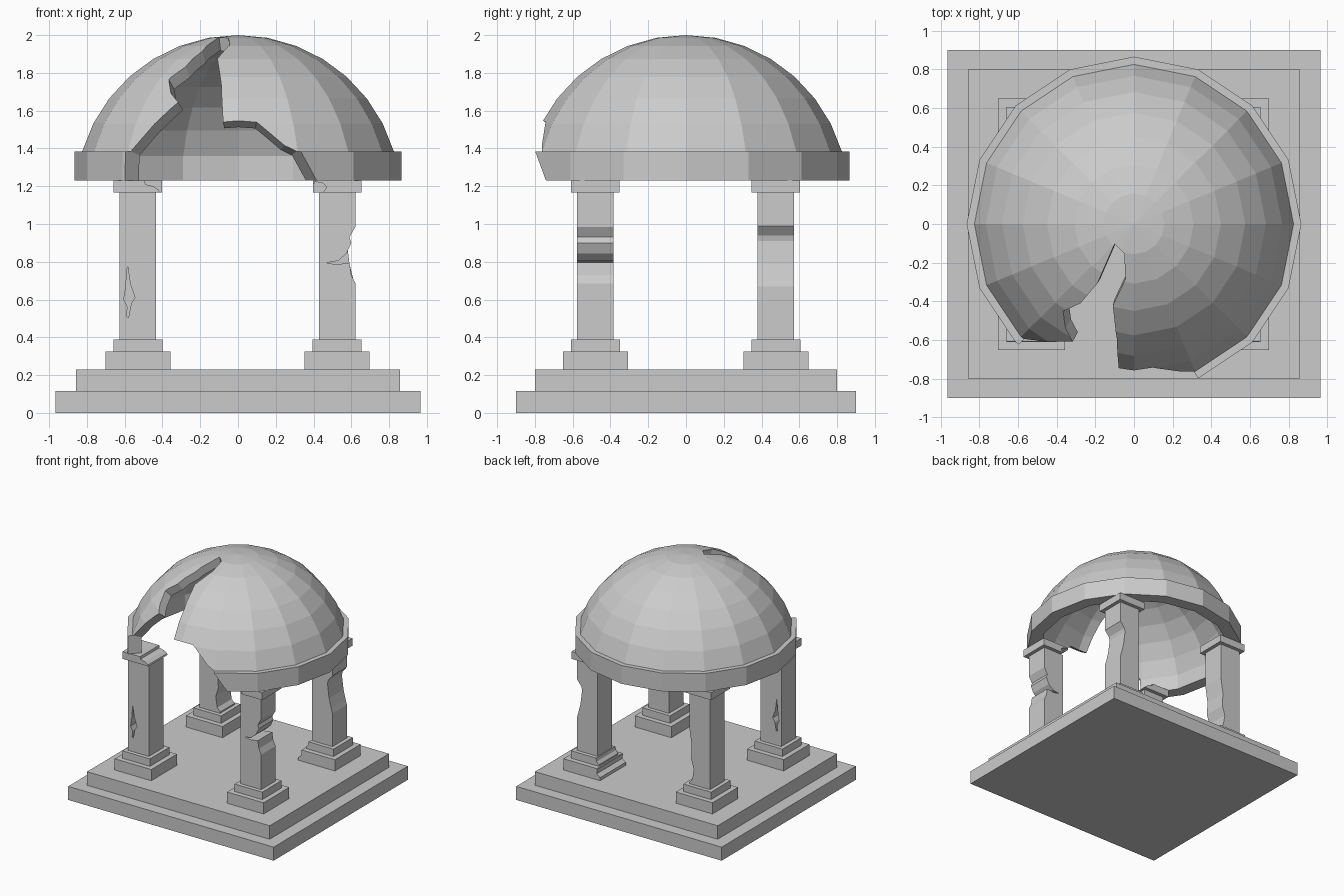
import bpy, bmesh
from math import sin, cos, pi, sqrt, acos
from mathutils import Vector

if "Cube" in bpy.data.objects:
    bpy.data.objects.remove(bpy.data.objects["Cube"])


def finish(bm, name):
    bmesh.ops.remove_doubles(bm, verts=bm.verts, dist=1e-5)
    bmesh.ops.recalc_face_normals(bm, faces=bm.faces)
    me = bpy.data.meshes.new(name)
    bm.to_mesh(me)
    bm.free()
    ob = bpy.data.objects.new(name, me)
    bpy.context.collection.objects.link(ob)
    return ob


def box(name, x, y, z0, z1, hx, hy):
    bm = bmesh.new()
    bmesh.ops.create_cube(bm, size=1)
    for v in bm.verts:
        v.co = (x + v.co.x * 2 * hx, y + v.co.y * 2 * hy, z0 + (v.co.z + .5) * (z1 - z0))
    return finish(bm, name)


def prism(pts, y0, y1):
    """x-z outline extruded along y"""
    bm = bmesh.new()
    a = [bm.verts.new((x, y0, z)) for x, z in pts]
    b = [bm.verts.new((x, y1, z)) for x, z in pts]
    bm.faces.new(a)
    bm.faces.new(b[::-1])
    for i in range(len(a)):
        j = (i + 1) % len(a)
        bm.faces.new((a[i], b[i], b[j], a[j]))
    return finish(bm, "cutter")


def cut(ob, cutter):
    cutter.hide_render = True
    m = ob.modifiers.new("cut", 'BOOLEAN')
    m.operation, m.solver, m.object = 'DIFFERENCE', 'EXACT', cutter
    bpy.context.view_layer.objects.active = ob
    bpy.ops.object.modifier_apply(modifier=m.name)
    bpy.data.objects.remove(cutter)


# stepped platform
box("lower_step", 0, 0, 0, .115, .965, .9)
box("upper_step", 0, 0, .115, .23, .858, .8)

# four columns
parts = {}
for fb, y in (("front", -.48), ("back", .476)):
    for lr, x in (("left", -.53), ("right", .525)):
        n = fb + "_" + lr
        for part, z0, z1, h in (("plinth", .23, .325, .172), ("base", .325, .388, .13),
                                ("shaft", .388, 1.168, .097), ("capital", 1.168, 1.23, .128)):
            parts[n + "_" + part] = (box(n + "_" + part, x, y, z0, z1, h, h), y)

# column damage: outlines cut through along y
damage = [
    (["front_left_shaft"], [(-.585, .78), (-.57, .68), (-.545, .61), (-.565, .58), (-.58, .505),
                            (-.59, .51), (-.585, .56), (-.605, .6), (-.595, .66)]),
    (["front_left_capital"], [(-.5, 1.26), (-.49, 1.21), (-.45, 1.2), (-.42, 1.18), (-.405, 1.14),
                              (-.3, 1.14), (-.3, 1.26)]),
    (["front_right_capital"], [(.405, 1.15), (.405, 1.225), (.45, 1.215), (.47, 1.195), (.44, 1.15)]),
    (["front_right_capital"], [(.38, 1.14), (.38, 1.215), (.41, 1.215), (.41, 1.14)]),
    (["front_right_shaft"], [(.65, 1.02), (.622, .985), (.59, .93), (.6, .9), (.575, .845), (.53, .805),
                             (.47, .795), (.52, .785), (.59, .795), (.6, .73), (.622, .685), (.65, .66)]),
    (["back_right_shaft"], [(.65, 1.01), (.622, .99), (.582, .94), (.575, .91), (.59, .79),
                            (.61, .71), (.622, .67), (.65, .66)]),
    (["back_right_base", "back_right_plinth"], [(.3, .41), (.425, .41), (.415, .36), (.38, .32),
                                                (.385, .28), (.345, .25), (.3, .24)]),
    (["back_left_shaft"], [(-.4, .9), (-.433, .86), (-.455, .72), (-.45, .6), (-.475, .52),
                           (-.46, .43), (-.433, .4), (-.4, .4)]),
]
for names, pts in damage:
    for n in names:
        ob, y = parts[n]
        cut(ob, prism(pts, y - .3, y + .3))

# hollow 16-sided dome with its ring, as a revolved profile
C, R, RI, N = 1.139, .861, .79, 16


def arc(r, zlow, steps=7):
    a = acos((zlow - C) / r)
    return [(r * sin(a * i / steps), C + r * cos(a * i / steps)) for i in range(steps, -1, -1)]


profile = [(.865, 1.23), (.865, 1.385)] + arc(R, 1.385) + arc(RI, 1.36)[::-1] + [(.758, 1.23)]
bm = bmesh.new()
cols = [[bm.verts.new((r * cos(2 * pi * k / N), r * sin(2 * pi * k / N), z)) for r, z in profile]
        for k in range(N)]
P = len(profile)
apex = [i for i, p in enumerate(profile) if p[0] < 1e-6]
for k in range(N):
    a, b = cols[k], cols[(k + 1) % N]
    for i in range(P):
        j = (i + 1) % P
        if i in apex and j in apex:
            continue
        if i in apex:
            bm.faces.new((a[i], b[j], a[j]))
        elif j in apex:
            bm.faces.new((a[i], b[i], a[j]))
        else:
            bm.faces.new((a[i], b[i], b[j], a[j]))
dome = finish(bm, "dome")


def radial_cutter(dirs):
    """cone from the sphere centre through an outline on the dome"""
    o = Vector((0, 0, C))
    bm = bmesh.new()
    tip = bm.verts.new(o)
    vs = [bm.verts.new(o + (Vector(d) - o).normalized() * R * 2.5) for d in dirs]
    for i in range(len(vs)):
        bm.faces.new((tip, vs[i], vs[(i + 1) % len(vs)]))
    cap = bm.faces.new(vs[::-1])
    bmesh.ops.triangulate(bm, faces=[cap], ngon_method='EAR_CLIP')
    return finish(bm, "cutter")


# front collapse, outlined in x-z
crack = [(-.1, 1.988), (-.19, 1.92), (-.28, 1.84), (-.37, 1.77), (-.36, 1.70), (-.32, 1.65),
         (-.36, 1.62), (-.57, 1.385), (-.595, 1.23), (-.6, 1.1), (.48, 1.1), (.42, 1.23), (.31, 1.385),
         (.25, 1.42), (.1, 1.545), (-.08, 1.545), (-.09, 1.75), (-.11, 1.88), (-.045, 1.95), (-.05, 1.985)]
cut(dome, radial_cutter([(x, -sqrt(max(R * R - x * x - (z - C) ** 2, 0)), z) for x, z in crack]))

# roof hole, outlined in x-y
hole = [(.23, .455), (.41, .33), (.45, .275), (.6, .28), (.62, .22), (.575, .19), (.54, .07), (.47, -.1),
        (.37, -.1), (.135, -.2), (.26, -.06), (.285, .07), (.245, .13), (.12, .19), (.19, .38)]
cut(dome, radial_cutter([(x, y, C + sqrt(R * R - x * x - y * y)) for x, y in hole]))
